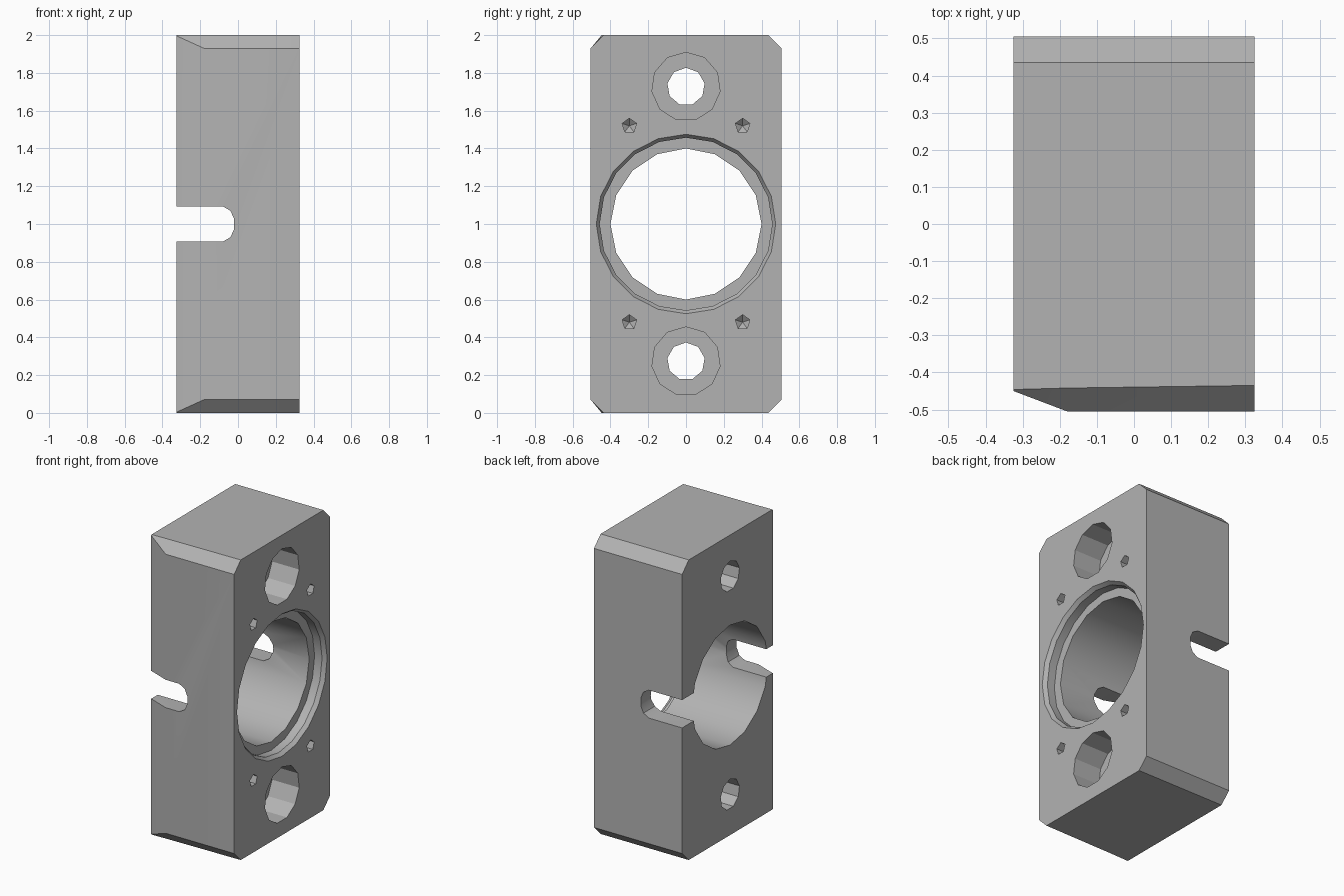
import bpy, bmesh
from math import sin, cos, pi, radians

if "Cube" in bpy.data.objects:
    bpy.data.objects.remove(bpy.data.objects["Cube"])

X, Y, H, C = 0.325, 0.505, 2.0, 0.07

grey = bpy.data.materials.new("machined_grey")
grey.use_nodes = True
grey.diffuse_color = (0.45, 0.45, 0.45, 1)
grey.node_tree.nodes["Principled BSDF"].inputs["Base Color"].default_value = (0.45, 0.45, 0.45, 1)


def loft(name, sections):
    """Closed solid through matching rings of points; a one-point ring makes a tip."""
    bm = bmesh.new()
    rings = [[bm.verts.new(p) for p in s] for s in sections]
    for a, b in zip(rings, rings[1:]):
        n = len(a)
        for i in range(n):
            j = (i + 1) % n
            if len(b) == 1:
                bm.faces.new((a[i], a[j], b[0]))
            else:
                bm.faces.new((a[i], a[j], b[j], b[i]))
    for ring in (rings[0], rings[-1]):
        if len(ring) > 2:
            bm.faces.new(ring)
    bmesh.ops.recalc_face_normals(bm, faces=bm.faces)
    mesh = bpy.data.meshes.new(name)
    bm.to_mesh(mesh)
    bm.free()
    mesh.materials.append(grey)
    ob = bpy.data.objects.new(name, mesh)
    bpy.context.collection.objects.link(ob)
    return ob


def bore(name, y, z, sides, profile):
    """Turned cutter along x from (x, radius) pairs."""
    rings = []
    for x, r in profile:
        if r == 0:
            rings.append([(x, y, z)])
        else:
            angles = [2 * pi * i / sides for i in range(sides)]
            rings.append([(x, y + r * sin(a), z + r * cos(a)) for a in angles])
    return loft(name, rings)


def section(x, front, top_front, drop):
    """Block outline at x, with chamfered corners."""
    half = [(front, H - drop), (top_front, H), (Y - C, H), (Y, H - C)]
    ring = half + [(y, H - z) for y, z in reversed(half)]
    return [(x, y, z) for y, z in ring]


# Main block, with its front tapering in toward the left-hand end
block = loft("mounting_block", [
    section(X, -Y, C - Y, C),
    section(-0.18, -Y, -0.442, C),
    section(-X, -0.45, -0.446, 0.004),
])

# Central bore and its chamfered recess
out = X + 0.05
cutters = [
    bore("bore_cutter", 0, 1, 16, [(out, 0.4), (-out, 0.4)]),
    bore("recess_cutter", 0, 1, 20,
         [(out, 0.475), (X, 0.475), (X - 0.025, 0.457), (X - 0.08, 0.457)]),
]

# Bolt holes with head recesses, and small drilled holes
for s in (-1, 1):
    z = 1 + s * 0.727
    cutters.append(bore("bolt_cutter", 0, z, 9, [(out, 0.1), (-out, 0.1)]))
    cutters.append(bore("bolt_head_cutter", 0, z, 11, [(out, 0.182), (X - 0.2, 0.182)]))
    for y in (-0.3, 0.3):
        cutters.append(bore("pin_cutter", y, 1 + s * 0.52, 5,
                            [(out, 0.04), (X - 0.1, 0.04), (X - 0.13, 0)]))

# Round-ended slot across the back of the bore
end = [(-out, 0.093), (-0.08, 0.093), (-0.04, 0.07), (-0.02, 0.025)]
outline = [(x, 1 + h) for x, h in end] + [(x, 1 - h) for x, h in reversed(end)]
cutters.append(loft("slot_cutter", [[(x, y, z) for x, z in outline] for y in (-0.7, 0.7)]))

bpy.ops.object.select_all(action='DESELECT')
block.select_set(True)
bpy.context.view_layer.objects.active = block
for cutter in cutters:
    mod = block.modifiers.new("cut", 'BOOLEAN')
    mod.operation = 'DIFFERENCE'
    mod.solver = 'EXACT'
    mod.object = cutter
    bpy.ops.object.modifier_apply(modifier=mod.name)
    bpy.data.objects.remove(cutter)

bpy.ops.object.shade_smooth_by_angle(angle=radians(30))
